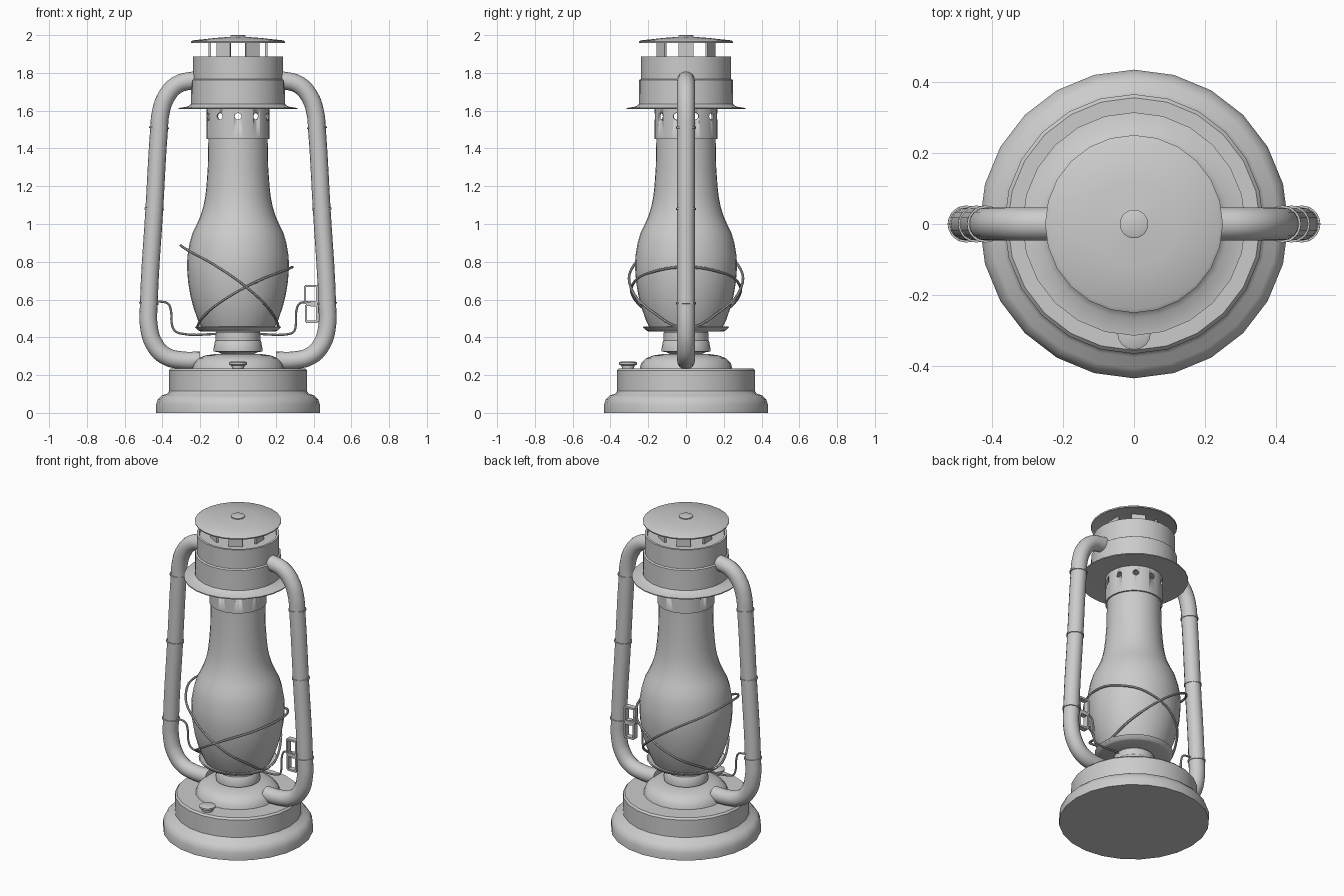
import bpy, bmesh
from math import sin, cos, pi, radians
from mathutils import Matrix, Vector

if "Cube" in bpy.data.objects:
    bpy.data.objects.remove(bpy.data.objects["Cube"])


def finish(ob, angle=35):
    bpy.ops.object.select_all(action='DESELECT')
    ob.select_set(True)
    bpy.context.view_layer.objects.active = ob
    bpy.ops.object.shade_smooth_by_angle(angle=radians(angle))
    return ob


def mesh_object(name, bm, angle=35):
    bmesh.ops.recalc_face_normals(bm, faces=bm.faces)
    me = bpy.data.meshes.new(name)
    bm.to_mesh(me)
    bm.free()
    ob = bpy.data.objects.new(name, me)
    bpy.context.collection.objects.link(ob)
    return finish(ob, angle)


def lathe(name, profile, segs=24, centre=(0, 0), closed=False):
    """Spin (radius, z) points about a vertical axis."""
    bm = bmesh.new()
    rings = [[bm.verts.new((centre[0] + r * sin(2 * pi * i / segs),
                            centre[1] + r * cos(2 * pi * i / segs), z))
              for i in range(segs)] for r, z in profile]
    pairs = list(zip(rings, rings[1:]))
    if closed:
        pairs.append((rings[-1], rings[0]))
    for a, b in pairs:
        for i in range(segs):
            j = (i + 1) % segs
            bm.faces.new((a[i], a[j], b[j], b[i]))
    bmesh.ops.remove_doubles(bm, verts=bm.verts, dist=1e-5)
    return mesh_object(name, bm)


def wire(name, pts, radius, cyclic=False, kind='BEZIER', res=4):
    """Round tube along a path, turned into a mesh."""
    cu = bpy.data.curves.new(name, 'CURVE')
    cu.dimensions = '3D'
    cu.bevel_depth, cu.bevel_resolution, cu.resolution_u = radius, res, 5
    cu.use_fill_caps = True
    sp = cu.splines.new(kind)
    if kind == 'BEZIER':
        sp.bezier_points.add(len(pts) - 1)
        for p, co in zip(sp.bezier_points, pts):
            p.co = co
            p.handle_left_type = p.handle_right_type = 'AUTO'
    else:
        sp.points.add(len(pts) - 1)
        for p, co in zip(sp.points, pts):
            p.co = (*co, 1)
    sp.use_cyclic_u = cyclic
    ob = bpy.data.objects.new(name, cu)
    bpy.context.collection.objects.link(ob)
    bpy.ops.object.select_all(action='DESELECT')
    ob.select_set(True)
    bpy.context.view_layer.objects.active = ob
    bpy.ops.object.convert(target='MESH')
    return finish(bpy.context.object, 40)


# Fuel tank and filler cap
lathe("fuel_tank", [(0, 0), (.434, 0), (.434, .045), (.425, .07), (.405, .092),
                    (.375, .102), (.365, .115), (.365, .225), (.355, .236), (0, .236)])
lathe("tank_dome", [(.245, .235), (.238, .262), (.215, .287), (.175, .304),
                    (.12, .312), (0, .312)])
lathe("filler_cap", [(0, .235), (.032, .235), (.034, .25), (.047, .256),
                     (.047, .267), (.04, .271), (0, .271)], 16, (0, -.307))

# Burner below the glass
lathe("burner_neck", [(.072, .305), (.105, .322), (.13, .325), (.13, .338), (.122, .38),
                      (.118, .384), (.118, .425), (.108, .435), (0, .435)])
lathe("globe_plate", [(0, .432), (.2, .432), (.212, .437), (.228, .455),
                      (.222, .457), (.2, .446), (0, .446)])

# Glass globe
lathe("glass_globe", [(.19, .445), (.212, .49), (.235, .555), (.252, .62), (.264, .69),
                      (.27, .77), (.268, .83), (.256, .9), (.24, .955), (.217, 1.0),
                      (.198, 1.045), (.184, 1.09), (.174, 1.14), (.167, 1.2),
                      (.16, 1.3), (.157, 1.455)], 32)

# Vented collar: thin tube with ten drilled holes
collar = lathe("vent_collar", [(.166, 1.45), (.166, 1.625), (.156, 1.625), (.156, 1.45)],
               40, closed=True)
bm = bmesh.new()
for k in range(10):
    a = -pi / 2 + k * pi / 5
    rot = Vector((cos(a), sin(a), 0)).to_track_quat('Z', 'Y').to_matrix().to_4x4()
    m = Matrix.Translation((.16 * cos(a), .16 * sin(a), 1.57)) @ rot
    bmesh.ops.create_cone(bm, cap_ends=True, segments=12, radius1=.018,
                          radius2=.018, depth=.06, matrix=m)
cutter = mesh_object("hole_cutter", bm)
cutter.hide_render = True
mod = collar.modifiers.new("holes", 'BOOLEAN')
mod.operation, mod.solver, mod.object = 'DIFFERENCE', 'EXACT', cutter
bpy.context.view_layer.objects.active = collar
bpy.ops.object.modifier_move_to_index(modifier="holes", index=0)
bpy.ops.object.modifier_apply(modifier="holes")
bpy.data.objects.remove(cutter)

# Hood with brim
lathe("hood", [(0, 1.618), (.25, 1.612), (.314, 1.608), (.314, 1.614), (.265, 1.622),
               (.25, 1.635), (.248, 1.762), (.239, 1.768), (.239, 1.888),
               (.225, 1.888), (.222, 1.872), (0, 1.872)])

# Chimney cap on six flat posts
lathe("chimney_cap", [(0, 1.962), (.24, 1.962), (.248, 1.958), (.25, 1.966), (.24, 1.972),
                      (.12, 1.985), (.04, 1.991), (.04, 1.997), (.034, 2.0), (0, 2.0)])
bm = bmesh.new()
for k in range(6):
    m = (Matrix.Rotation(k * pi / 3, 4, 'Z') @ Matrix.Translation((.15, 0, 1.918))
         @ Matrix.Diagonal((.012, .082, .096, 1)))
    bmesh.ops.create_cube(bm, size=1, matrix=m)
mesh_object("cap_posts", bm)

# Side tubes with seam rings
arm = [(.2, 1.76), (.25, 1.758), (.325, 1.735), (.382, 1.67), (.41, 1.585), (.418, 1.5),
       (.443, 1.08), (.472, .58), (.472, .46), (.444, .365), (.385, .302), (.29, .278), (.2, .278)]
for side, s in (("left", -1), ("right", 1)):
    wire(side + "_air_tube", [(s * x, 0, z) for x, z in arm], .047, res=6)
    bm = bmesh.new()
    for x, z in ((.418, 1.51), (.443, 1.08), (.472, .58)):
        m = Matrix.Translation((s * x, 0, z)) @ Matrix.Rotation(-s * .059, 4, 'Y')
        bmesh.ops.create_cone(bm, cap_ends=True, segments=20, radius1=.052,
                              radius2=.052, depth=.01, matrix=m)
    mesh_object(side + "_tube_seams", bm)

# Two tilted guard hoops crossing around the globe: (angle, radius, height)
half_hoops = {
    "guard_hoop_high": (1, [(0, .215, .45), (45, .25, .535), (80, .295, .66),
                            (115, .302, .785), (145, .302, .85), (180, .302, .885)]),
    "guard_hoop_low": (-1, [(0, .215, .45), (40, .24, .51), (75, .28, .6),
                            (110, .29, .695), (145, .288, .75), (180, .288, .772)])}
for name, (s, half) in half_hoops.items():
    full = half + [(-a, r, z) for a, r, z in half[-2:0:-1]]
    wire(name, [(s * r * cos(radians(a)), r * sin(radians(a)), z) for a, r, z in full],
         .007, cyclic=True, res=2)

# Lifting wire running under the globe plate out to both tubes
lift = [(.10, .418), (.27, .418), (.295, .43), (.306, .465), (.309, .54), (.325, .578), (.36, .586), (.43, .586)]
lift_left = [(-.10, .418), (-.30, .42), (-.335, .435), (-.35, .47), (-.355, .54), (-.37, .578), (-.40, .588), (-.45, .588)]
wire("lift_wire_right", [(x, 0, z) for x, z in lift], .006, res=2)
wire("lift_wire_left", [(x, 0, z) for x, z in lift_left], .006, res=2)

# Lever handle: two stacked rectangular frames
bm = bmesh.new()
for z0, z1, x0, x1 in ((.582, .672, .355, .42), (.482, .572, .36, .42)):
    t = .012
    xm, zm = (x0 + x1) / 2, (z0 + z1) / 2
    for x, z, w, h in ((x0, zm, t, z1 - z0), (x1, zm, t, z1 - z0),
                       (xm, z0, x1 - x0, t), (xm, z1, x1 - x0, t)):
        bmesh.ops.create_cube(bm, size=1, matrix=Matrix.Translation((x, 0, z))
                              @ Matrix.Diagonal((w, .034, h, 1)))
bmesh.ops.create_cube(bm, size=1, matrix=Matrix.Translation((.40, 0, .577))
                      @ Matrix.Diagonal((.03, .03, .03, 1)))
mesh_object("lift_lever", bm)
